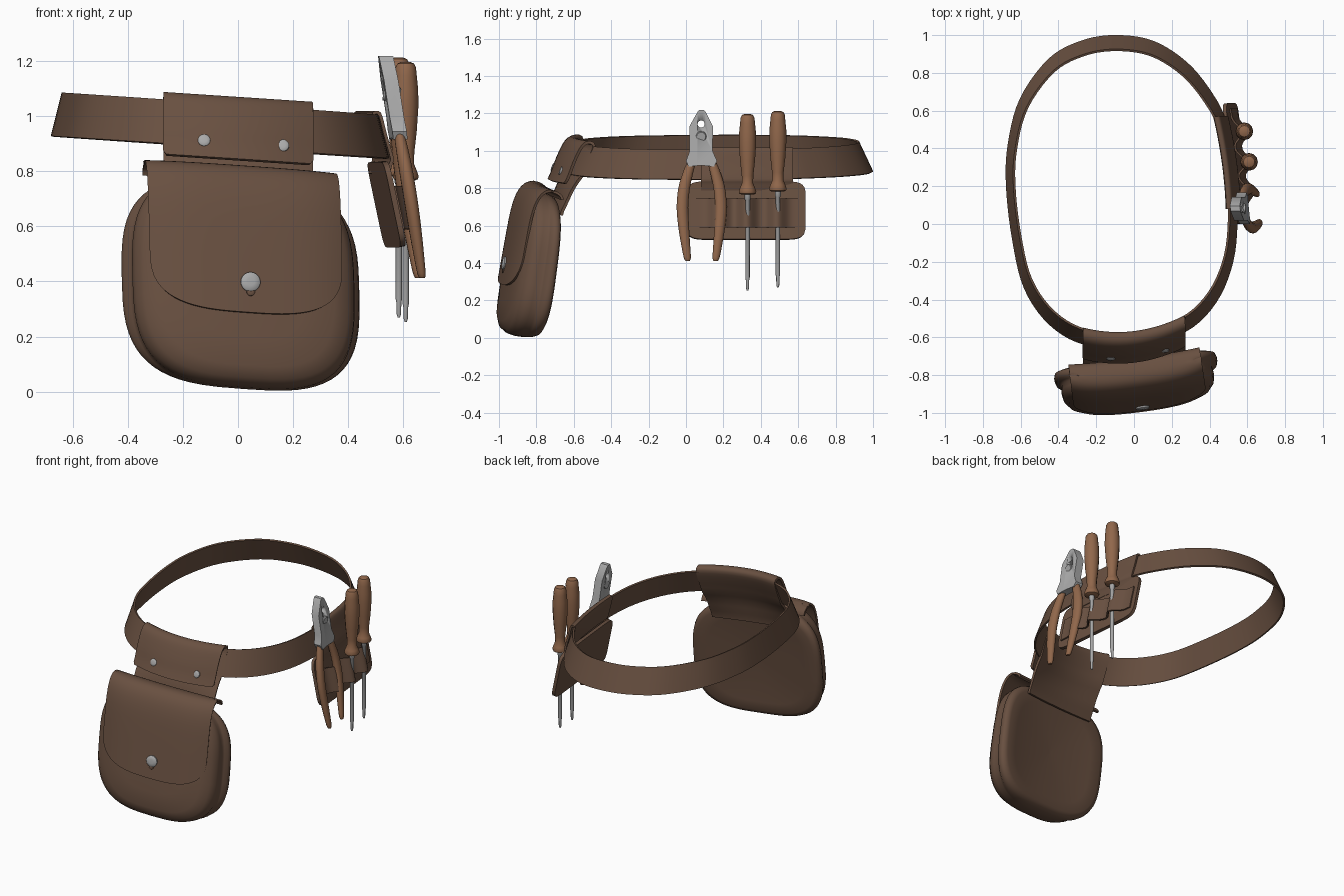
import bpy, bmesh, math
from mathutils import Matrix, Vector

if "Cube" in bpy.data.objects:
    bpy.data.objects.remove(bpy.data.objects["Cube"])


def material(name, rgb):
    m = bpy.data.materials.new(name)
    m.diffuse_color = (*rgb, 1)
    m.use_nodes = True
    m.node_tree.nodes["Principled BSDF"].inputs["Base Color"].default_value = m.diffuse_color
    return m


LEATHER = material("brown leather", (0.14, 0.08, 0.052))
WOOD = material("tan handle", (0.28, 0.135, 0.07))
STEEL = material("grey steel", (0.40, 0.40, 0.40))


def build(name, verts, faces, mat, thick=0.0, angle=40):
    me = bpy.data.meshes.new(name)
    me.from_pydata([tuple(v) for v in verts], [], faces)
    me.materials.append(mat)
    bm = bmesh.new()
    bm.from_mesh(me)
    bmesh.ops.recalc_face_normals(bm, faces=bm.faces)
    bm.to_mesh(me)
    bm.free()
    ob = bpy.data.objects.new(name, me)
    bpy.context.collection.objects.link(ob)
    bpy.ops.object.select_all(action='DESELECT')
    ob.select_set(True)
    bpy.context.view_layer.objects.active = ob
    if thick:
        s = ob.modifiers.new("thickness", 'SOLIDIFY')
        s.thickness, s.offset = thick, 0
        bpy.ops.object.modifier_apply(modifier=s.name)
    bpy.ops.object.shade_smooth_by_angle(angle=math.radians(angle))
    return ob


def grid(name, rows, mat, thick=0.0, loop_rows=False, loop_cols=False, caps=False, angle=40):
    """Skin a list of equal-length point rows."""
    n, m = len(rows), len(rows[0])
    faces = [(i * m + j, i * m + (j + 1) % m, (i + 1) % n * m + (j + 1) % m, (i + 1) % n * m + j)
             for i in range(n if loop_rows else n - 1) for j in range(m if loop_cols else m - 1)]
    if caps:
        faces += [tuple(range(m)), tuple(range((n - 1) * m, n * m))]
    return build(name, [p for r in rows for p in r], faces, mat, thick, angle)


def lathe(name, profile, mtx, mat, seg=20):
    rows = [[mtx @ Vector((r * math.cos(2 * math.pi * k / seg), r * math.sin(2 * math.pi * k / seg), z))
             for k in range(seg)] for r, z in profile]
    return grid(name, rows, mat, loop_cols=True, caps=True)


def spline(pts, steps, closed=False):
    """Catmull-Rom through points."""
    pts = [Vector(p) for p in pts]
    n, out = len(pts), []
    at = (lambda i: pts[i % n]) if closed else (lambda i: pts[max(0, min(n - 1, i))])
    for i in range(n if closed else n - 1):
        a, b, c, d = at(i - 1), at(i), at(i + 1), at(i + 2)
        for k in range(steps):
            t = k / steps
            out.append(0.5 * (2 * b + (c - a) * t + (2 * a - 5 * b + 4 * c - d) * t * t
                              + (3 * b - a - 3 * c + d) * t ** 3))
    return out if closed else out + [pts[-1]]


def span(a, b, n, ease=False):
    ts = [i / n for i in range(n + 1)]
    if ease:
        ts = [0.5 - 0.5 * math.cos(math.pi * t) for t in ts]
    return [a + (b - a) * t for t in ts]


# Belt: tilted, flaring outwards towards its lower edge
def belt_z(x):
    return 0.882 - 0.066 * x


path = spline([(-0.1, 0.995), (0.1, 0.965), (0.28, 0.85), (0.41, 0.69), (0.483, 0.54), (0.525, 0.3),
               (0.543, 0.05), (0.52, -0.2), (0.43, -0.415), (0.27, -0.567), (0, -0.65), (-0.26, -0.635),
               (-0.445, -0.53), (-0.577, -0.34), (-0.64, -0.08), (-0.672, 0.2), (-0.663, 0.42),
               (-0.6, 0.66), (-0.45, 0.87), (-0.28, 0.965)], 5, True)
rows = []
for x, y in path:
    rows.append([(x + (-0.065 * (x + 0.07)) * t, y - 0.09 * (y - 0.17) * t, belt_z(x) + 0.158 * t)
                 for t in (0, 0.33, 0.67, 1)])
grid("belt", rows, LEATHER, 0.012, loop_rows=True)

# Pouch frame: yawed and leaning back; the sheared local height gives the slight slope
POUCH = (Matrix.Translation((0.015, -0.812, 0.0)) @ Matrix.Rotation(math.radians(8), 4, 'Z')
         @ Matrix.Rotation(math.radians(-7.5), 4, 'X'))


def pouch_local(u, h, d):
    return Vector((u, -(0.88 * d * (1 - 0.22 * h) - 0.12 * u * u), h - 0.07 * u))


def power(c, n):
    return math.copysign(abs(c) ** n, c)


# Pouch body: back panel rim, side groove and swollen front
rows = []
for d, su, sh in [(0.02, 0.02, 0.02), (0.016, 0.4, 0.4), (0.006, 0.75, 0.75), (0.0, 0.92, 0.9), (0.014, 0.985, 0.96),
                  (0.04, 1, 0.985), (0.066, 0.985, 0.995), (0.08, 0.945, 1), (0.095, 0.925, 1),
                  (0.13, 0.935, 1), (0.17, 0.92, 0.985), (0.205, 0.86, 0.93), (0.226, 0.74, 0.82),
                  (0.235, 0.5, 0.55), (0.236, 0.02, 0.02)]:
    ring = []
    for k in range(64):
        a = 2 * math.pi * k / 64
        ring.append(POUCH @ pouch_local(0.435 * su * power(math.cos(a), 0.64),
                                        0.39 + 0.39 * sh * power(math.sin(a), 0.64), d))
    rows.append(ring)
grid("pouch_body", rows, LEATHER, loop_cols=True, caps=True, angle=60)

# Pouch flap folded over the top, rounded lower corners
fold = spline([(0.01, 0.77), (0.03, 0.792), (0.08, 0.806), (0.14, 0.808), (0.19, 0.79),
               (0.228, 0.74), (0.248, 0.65), (0.252, 0.5)], 3)
rows = []
for u in span(-0.35, 0.35, 36, True):
    low = 0.48 - 0.218 * max(0, 1 - abs(u / 0.35) ** 3) ** (1 / 3)
    prof = [(p.x, p.y) for p in fold] + [(0.252, h) for h in span(0.5, low, 6)[1:]]
    rows.append([POUCH @ pouch_local(u, h, d - 0.035 * abs(u / 0.35) ** 4 * (d > 0.1)) for d, h in prof])
grid("pouch_flap", rows, LEATHER, 0.014, angle=50)

# Snap stud with the keyhole tab under it
dome = [(0.036, -0.02), (0.036, 0.004), (0.031, 0.009), (0.014, 0.011)]
for name, h, s, mat in (("snap_stud", 0.374, 1, STEEL), ("snap_tab", 0.338, 0.42, LEATHER)):
    lathe(name, dome, POUCH @ Matrix.Translation(pouch_local(0.008, h, 0.264))
          @ Matrix.Rotation(math.pi / 2, 4, 'X') @ Matrix.Scale(s, 4), mat)


# Pouch hanger: strap wrapped over the front of the belt
def belt_front(x):
    return -0.655 + 0.12 * x + 0.7 * x * x


def hanger(x, p):
    """Follow the belt above, ease onto the pouch's back panel below."""
    t = min(1, max(0, -p.y / 0.2)) if p.x > -0.08 and p.z else 0
    back = -0.712 + 0.14 * x + 0.12 * x * x
    return (x, (belt_front(x) + p.x) * (1 - t) + back * t, belt_z(x) + p.y)


hang = spline([(-0.072, -0.04, 0), (-0.05, 0.01, 0), (-0.028, 0.07, 0), (0.005, 0.14, 0), (0.03, 0.172, 0),
               (0.058, 0.18, 0), (0.08, 0.163, 1), (0.06, 0.1, 1), (0.016, 0, 1), (0, -0.08, 1),
               (0, -0.13, 1), (0, -0.21, 1)], 3)
for p in hang[:16]:
    p.z = 0
rows = [[hanger(x * (0.965 if i == 0 else 1), p) for i, p in enumerate(hang)] for x in span(-0.27, 0.27, 14)]
grid("pouch_hanger", rows, LEATHER, 0.016)
for i, x in enumerate((-0.123, 0.163)):
    lathe("hanger_rivet_%d" % (i + 1), dome,
          Matrix.Translation((x, belt_front(x) - 0.053, belt_z(x) + 0.022))
          @ Matrix.Rotation(math.radians(70), 4, 'X') @ Matrix.Scale(0.62, 4), STEEL)


# Tool holder: back panel, belt wrap and stitched loop strip
def panel_x(y, z):
    return 0.54 - 0.1 * y + (0.83 - z) * 0.21


rows = []
for t in span(-0.997, 0.997, 28, True):
    half = 0.155 * (1 - abs(t) ** 10) ** 0.16
    y = 0.32 + 0.32 * t
    rows.append([(panel_x(y, z), y, z) for z in span(0.68 - half, 0.68 + half, 8)])
grid("tool_panel", rows, LEATHER, 0.02)

wrap = spline([(0.0, -0.06), (0.01, -0.02), (0.013, 0), (-0.01, 0.08), (-0.028, 0.15), (-0.04, 0.163),
               (-0.054, 0.152), (-0.038, 0.08), (-0.018, 0.01)], 3)
grid("tool_belt_wrap", [[(0.547 - 0.21 * y * y + p.x, y, 0.85 + p.y) for p in wrap]
                        for y in span(0.08, 0.57, 10)], LEATHER, 0.012)

rows = []
for y in span(0.03, 0.61, 60):
    bump = 0.013 + sum(a * math.exp(-((y - c) / w) ** 2)
                       for c, a, w in ((0.175, 0.05, 0.05), (0.325, 0.06, 0.045), (0.487, 0.055, 0.045)))
    rows.append([(panel_x(y, z) + bump, y, z) for z in span(0.59, 0.745, 4)])
grid("tool_loop_strip", rows, LEATHER, 0.01)

# Screwdrivers: turned handle, steel shaft with a pointed tip
for i, (x, y, dz) in enumerate(((0.609, 0.329, -0.003), (0.584, 0.491, 0.013))):
    m = Matrix.Translation((x, y, dz))
    lathe("screwdriver_handle_%d" % (i + 1),
          [(0.03, 0.768), (0.044, 0.774), (0.047, 0.785), (0.04, 0.805), (0.03, 0.83), (0.031, 0.87),
           (0.04, 0.95), (0.046, 1.04), (0.045, 1.1), (0.04, 1.15), (0.037, 1.18), (0.03, 1.194),
           (0.015, 1.2)], m, WOOD, 12)
    lathe("screwdriver_shaft_%d" % (i + 1),
          [(0.004, 0.256), (0.008, 0.268), (0.009, 0.31), (0.012, 0.325), (0.012, 0.74), (0.016, 0.745),
           (0.016, 0.78)], m, STEEL, 12)


# Pliers: leaning outwards towards the handle ends
def pl(y, z, off=0.0):
    return (0.544 + (1.22 - z) * 0.155 - 0.1 * y + off, y, z)


outline = [(0.06, 1.205), (0.07, 1.219), (0.095, 1.219), (0.107, 1.205), (0.144, 1.13), (0.142, 1.0),
           (0.166, 0.945), (0.15, 0.915), (0.1, 0.92), (0.06, 0.92), (0.014, 0.915), (0.0, 0.945),
           (0.02, 1.0), (0.018, 1.13)]
n = len(outline)
head = build("pliers_head", [pl(y, z, o) for o in (-0.026, 0.026) for y, z in outline],
             [tuple(range(n)), tuple(range(n, 2 * n))] + [(i, (i + 1) % n, n + (i + 1) % n, n + i)
                                                          for i in range(n)], STEEL)
cut = lathe("hole_cutter", [(0.019, -0.2), (0.019, 0.2)],
            Matrix.Translation(pl(0.081, 1.143)) @ Matrix.Rotation(math.pi / 2, 4, 'Y'), STEEL, 16)
cut.hide_render = True
cut.hide_viewport = True
b = head.modifiers.new("jaw hole", 'BOOLEAN')
b.operation, b.object, b.solver = 'DIFFERENCE', cut, 'EXACT'
lathe("pliers_pivot", [(0.028, -0.03), (0.028, 0.028), (0.024, 0.032)],
      Matrix.Translation(pl(0.081, 1.08)) @ Matrix.Rotation(math.radians(99), 4, 'Y'), STEEL)

grip = spline([(0.028, 0.935, 0.024), (0.01, 0.88, 0.028), (-0.01, 0.8, 0.031), (-0.019, 0.7, 0.031),
               (-0.013, 0.6, 0.029), (-0.002, 0.5, 0.024), (0.007, 0.43, 0.019), (0.009, 0.412, 0.012)], 3)
for side in ("front", "rear"):
    rows = []
    for y, z, r in grip:
        yc = y if side == "front" else 0.168 - y
        ring = []
        for k in range(14):
            a = 2 * math.pi * k / 14
            ring.append(pl(yc + r * math.cos(a), z, 0.8 * r * math.sin(a)))
        rows.append(ring)
    grid("pliers_grip_" + side, rows, WOOD, loop_cols=True, caps=True)
